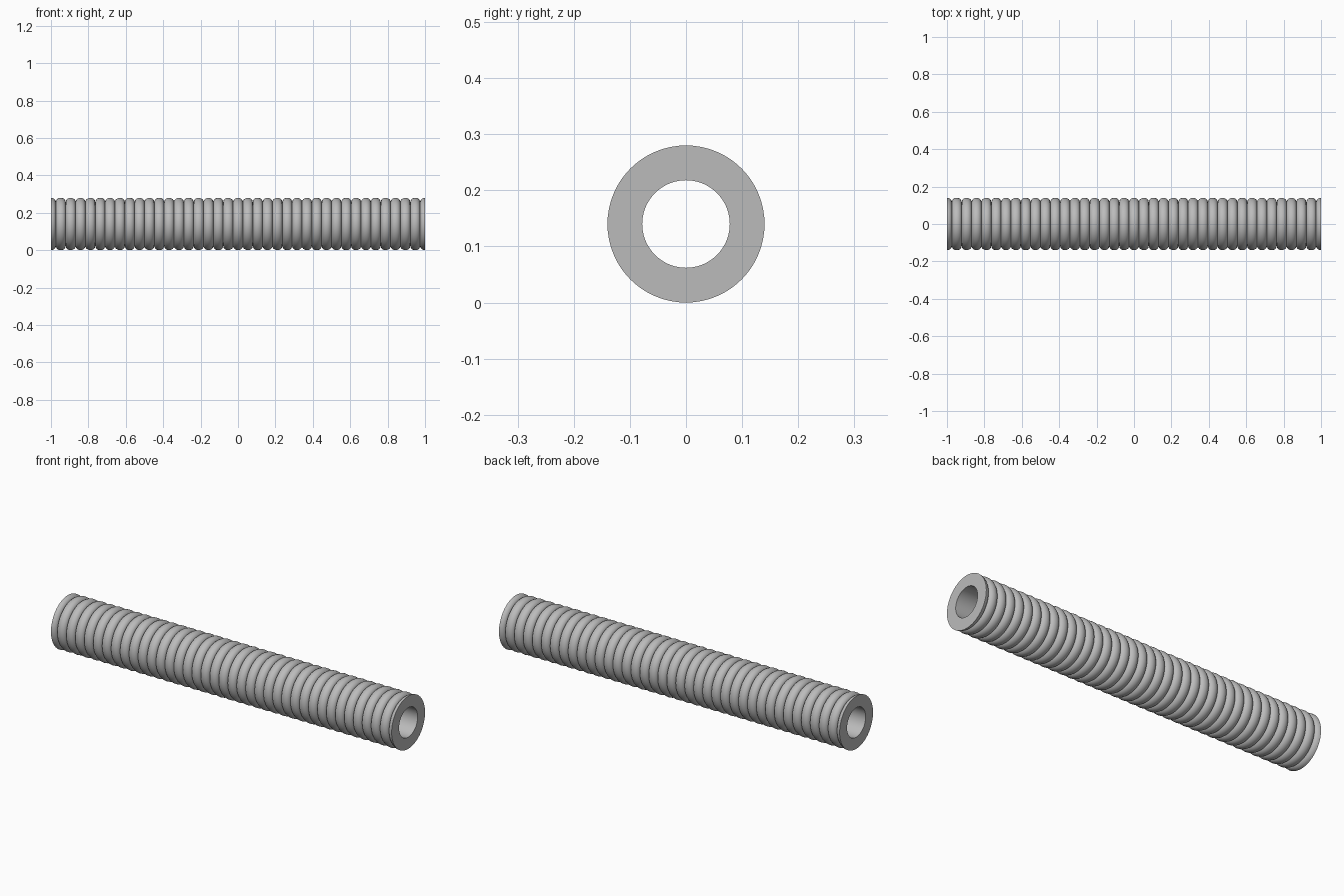
import bpy, bmesh, math
from mathutils import Matrix, Vector

if "Cube" in bpy.data.objects:
    bpy.data.objects.remove(bpy.data.objects["Cube"], do_unlink=True)

LENGTH, RIBS, STEPS, SEGMENTS = 2.0, 38, 10, 72
OUTER, BORE, DEPTH = 0.14, 0.078, 0.022
PITCH = LENGTH / RIBS

# Single grey material
grey = bpy.data.materials.new("plain grey")
grey.use_nodes = True
colour = (0.5, 0.5, 0.5, 1)
grey.diffuse_color = colour
grey.node_tree.nodes["Principled BSDF"].inputs["Base Color"].default_value = colour

# Ribbed wall profile: rounded ribs, cut through a crest at both ends
profile = []
for rib in range(RIBS + 1):
    for step in range(STEPS + (rib == RIBS)):
        angle = math.pi * step / STEPS
        x = -LENGTH / 2 + (rib - 0.5) * PITCH + PITCH / 2 * (1 - math.cos(angle))
        if abs(x) <= LENGTH / 2 + 1e-6:
            profile.append((x, OUTER - DEPTH * (1 - math.sin(angle))))
profile = [(-LENGTH / 2, BORE)] + profile + [(LENGTH / 2, BORE)]

# Revolve the closed profile around the x axis
bm = bmesh.new()
rings = []
for i in range(SEGMENTS):
    turn = Matrix.Rotation(2 * math.pi * i / SEGMENTS, 3, 'X')
    rings.append([bm.verts.new(turn @ Vector((x, 0, r))) for x, r in profile])
for i in range(SEGMENTS):
    a, b = rings[i], rings[(i + 1) % SEGMENTS]
    for j in range(len(profile)):
        k = (j + 1) % len(profile)
        bm.faces.new((a[j], a[k], b[k], b[j]))
bmesh.ops.recalc_face_normals(bm, faces=bm.faces)
bmesh.ops.translate(bm, verts=bm.verts, vec=(0, 0, OUTER))

mesh = bpy.data.meshes.new("ribbed_tube")
bm.to_mesh(mesh)
bm.free()
mesh.materials.append(grey)
tube = bpy.data.objects.new("ribbed_tube", mesh)
bpy.context.collection.objects.link(tube)

# Smooth ribs with crisp grooves and end rims
bpy.ops.object.select_all(action='DESELECT')
tube.select_set(True)
bpy.context.view_layer.objects.active = tube
bpy.ops.object.shade_smooth_by_angle(angle=math.radians(40))
